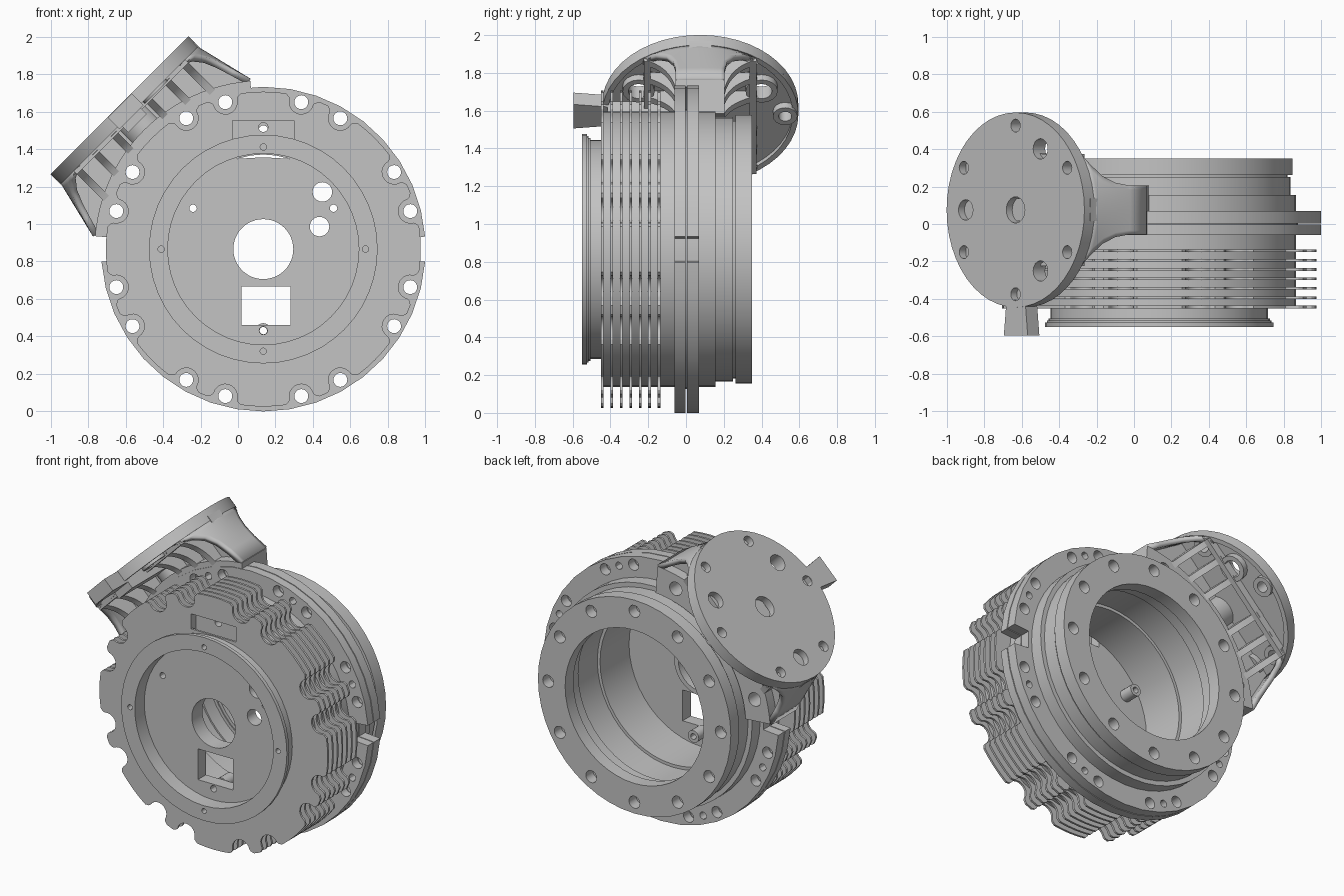
import bpy, bmesh
from math import sin, cos, pi, sqrt, radians
from mathutils import Matrix, Vector

if "Cube" in bpy.data.objects:
    bpy.data.objects.remove(bpy.data.objects["Cube"])

metal = bpy.data.materials.new("grey metal")
metal.use_nodes = True
GREY = (0.55, 0.55, 0.55, 1)
metal.diffuse_color = GREY
metal.node_tree.nodes["Principled BSDF"].inputs["Base Color"].default_value = GREY

CENTRE = Vector((0.135, 0, 0.866))
MID_Y = 0.075                                  # middle of the mount along y
X, Y, Z = Vector((1, 0, 0)), Vector((0, 1, 0)), Vector((0, 0, 1))
T, N = (X + Z).normalized(), (Z - X).normalized()   # along and out of the mount


def frame(a, b, origin):
    c = a.cross(b)
    return Matrix.Translation(origin) @ Matrix((a, b, c)).transposed().to_4x4()


DRUM = frame(X, Z, CENTRE)                     # local z is -y
WEB = frame(T, N, CENTRE + Y * MID_Y)          # local z is -y
DISC = frame(T, Y, CENTRE + Y * MID_Y)         # local z is outward


def finish(name, mesh):
    bm = bmesh.new()
    bm.from_mesh(mesh)
    bmesh.ops.remove_doubles(bm, verts=bm.verts, dist=1e-5)
    bmesh.ops.recalc_face_normals(bm, faces=bm.faces)
    bm.to_mesh(mesh)
    bm.free()
    mesh.materials.clear()
    mesh.materials.append(metal)
    ob = bpy.data.objects.new(name, mesh)
    bpy.context.collection.objects.link(ob)
    return ob


def plate(name, loops, z0, z1, matrix):
    """Extrude closed 2D loops (first is the outline, the rest are holes)."""
    cu = bpy.data.curves.new(name + "_curve", 'CURVE')
    cu.dimensions, cu.fill_mode = '2D', 'BOTH'
    cu.extrude = abs(z1 - z0) / 2
    for loop in loops:
        sp = cu.splines.new('POLY')
        sp.points.add(len(loop) - 1)
        for p, (x, y) in zip(sp.points, loop):
            p.co = (x, y, 0, 1)
        sp.use_cyclic_u = True
    tmp = bpy.data.objects.new(name + "_tmp", cu)
    bpy.context.collection.objects.link(tmp)
    dg = bpy.context.evaluated_depsgraph_get()
    mesh = bpy.data.meshes.new_from_object(tmp.evaluated_get(dg))
    bpy.data.objects.remove(tmp)
    mesh.transform(matrix @ Matrix.Translation((0, 0, (z0 + z1) / 2)))
    return finish(name, mesh)


def drum_plate(name, loops, y0, y1):
    return plate(name, loops, -y1, -y0, DRUM)


def circle(r, x=0, y=0, n=48):
    return [(x + r * cos(2 * pi * i / n), y + r * sin(2 * pi * i / n)) for i in range(n)]


def arc(r, a0, a1, n=24):
    return [(r * cos(a0 + (a1 - a0) * i / n), r * sin(a0 + (a1 - a0) * i / n)) for i in range(n + 1)]


def hole_ring(count, dist, r, phase=0):
    return [circle(r, dist * cos(phase + 2 * pi * i / count),
                   dist * sin(phase + 2 * pi * i / count), 16) for i in range(count)]


def rect(x0, x1, y0, y1):
    return [(x0, y0), (x1, y0), (x1, y1), (x0, y1)]


BOLT_R = 0.81
bolt_angles = [radians(q * 90 + d) for q in range(4) for d in (14.5, 30.5, 59.5, 75.5)]


def at(a, u, v):
    return (u * cos(a) - v * sin(a), u * sin(a) + v * cos(a))


def fin_outline(R):
    """Disc outline with a rounded scallop at every bolt."""
    pts, half = [], 0.092 / R
    for i, a in enumerate(bolt_angles):
        pts.append(at(a - half, R, 0))
        pts.append(at(a, R - 0.018, -0.07))
        pts += [at(a, BOLT_R + 0.064 * cos(b), 0.064 * sin(b))
                for b in [pi * (1.5 - j / 10) for j in range(11)]]
        pts.append(at(a, R - 0.018, 0.07))
        nxt = bolt_angles[(i + 1) % 16] + (2 * pi if i == 15 else 0)
        pts += arc(R, a + half, nxt - half, 4)
    return pts


def flange_outline(R):
    """Rim with a slot on the left and right sides."""
    g, pts = 0.077, []
    for s in (0, pi):
        pts += arc(R, s + g, s + pi - g, 18) + arc(0.755, s + pi - g, s + pi + g, 4)
    return pts


# Front plate, floor and drum walls; the pocket opens into the cavity behind
top_hole = circle(0.025, 0, 0.65, 16)
floor_holes = [circle(0.16), rect(-0.115, 0.145, -0.405, -0.2),
               circle(0.052, 0.315, 0.305, 24), circle(0.052, 0.3, 0.12, 24),
               circle(0.02, 0.375, 0.218, 12), circle(0.02, -0.375, 0.218, 12),
               circle(0.022, 0, -0.435, 12)]
slot = [(-0.14, 0.482), (0, 0.49), (0.14, 0.482), (0.07, 0.499), (0, 0.505), (-0.07, 0.499)]
drum_plate("front_plate", [fin_outline(0.84), rect(-0.165, 0.165, 0.585, 0.685), slot] + floor_holes, -0.45, -0.436)
drum_plate("front_wall", [circle(0.73), rect(-0.165, 0.165, 0.48, 0.685)] + floor_holes, -0.436, -0.40)
drum_plate("floor", [circle(0.73), rect(-0.165, 0.165, 0.48, 0.56), top_hole] + floor_holes, -0.40, -0.365)
for name, y0, y1, ro, ri in (("fin_drum", -0.365, -0.06, 0.73, 0.54), ("flange_core", -0.06, 0.07, 0.74, 0.56),
                             ("rear_drum", 0.07, 0.155, 0.73, 0.56), ("rear_neck", 0.155, 0.25, 0.70, 0.55),
                             ("rear_groove", 0.25, 0.26, 0.685, 0.55)):
    drum_plate(name, [circle(ro), circle(ri), top_hole], y0, y1)
drum_plate("rear_ring", [circle(0.71), circle(0.51)] + hole_ring(12, 0.635, 0.04, pi / 2), 0.262, 0.35)
drum_plate("rear_ring_seat", [circle(0.685), circle(0.53)] + hole_ring(12, 0.635, 0.025, pi / 2), 0.255, 0.275)

# Front collar with tapering lip and four screw holes
screws = hole_ring(4, 0.545, 0.017)
for name, y0, y1, ro in (("collar_lip", -0.55, -0.525, 0.61), ("collar_taper", -0.525, -0.515, 0.60),
                         ("collar_step", -0.515, -0.505, 0.59), ("collar", -0.505, -0.45, 0.58)):
    drum_plate(name, [circle(ro), circle(0.51)] + screws, y0, y1)

# Cooling fins
for i in range(1, 7):
    y = -0.45 + 0.05 * i
    drum_plate(f"cooling_fin_{i}", [fin_outline(0.84), circle(0.70)], y, y + 0.014)

# Bolted flange halves
bolts = [circle(0.037, *at(a, BOLT_R, 0), 20) for a in bolt_angles]
bolts += [circle(0.024, *at(radians(q * 90 + d), BOLT_R, 0), 12) for q in range(4) for d in (22.5, 67.5)]
drum_plate("front_flange", [flange_outline(0.866), circle(0.70)] + bolts, -0.06, -0.002)
drum_plate("rear_flange", [flange_outline(0.866), circle(0.70)] + bolts, 0.004, 0.07)

# Posts and hub on the inside floor
for i, (x, z) in enumerate(((0.375, 0.218), (-0.375, 0.218), (0, -0.435))):
    drum_plate(f"post_{i}", [circle(0.04, x, z, 20), circle(0.02, x, z, 12)], -0.365, -0.27)
drum_plate("hub", [circle(0.19), circle(0.16)], -0.365, -0.34)

# Mount disc with rim, bosses and holes
small = hole_ring(6, 0.45, 0.035, pi / 6)
large = hole_ring(3, 0.376, 0.055, pi / 3)
middle = circle(0.07, 0, 0, 24)
plate("mount_disc", [circle(0.52), middle] + small + large, 1.035, 1.085, DISC)
plate("mount_rim", [circle(0.52), circle(0.49)], 1.01, 1.035, DISC)
for count, dist, r, phase in ((6, 0.45, 0.035, pi / 6), (3, 0.376, 0.055, pi / 3)):
    for i, (outer, inner) in enumerate(zip(hole_ring(count, dist, r + 0.03, phase), hole_ring(count, dist, r, phase))):
        plate(f"disc_boss_{count}_{i}", [outer, inner], 0.995, 1.036, DISC)
plate("centre_boss", [circle(0.11), middle], 0.85, 1.036, DISC)

# Saddle over the drum with bolt clearance, central web
A = radians(40.6)
lo, hi = pi / 2 - A, pi / 2 + A
clearance = [circle(0.045, *at(a - pi / 4, BOLT_R, 0), 20) for a in bolt_angles[4:8]]
plate("saddle", [arc(0.862, lo, hi) + arc(0.90, hi, lo)], -0.13, 0.13, WEB)
plate("saddle_foot", [arc(0.72, lo, hi) + arc(0.87, hi, lo)] + clearance, -0.13, 0.01, WEB)
web = [(-0.52, 1.04), (0.52, 1.04), (0.52, 0.97)] + arc(0.88, lo, hi) + [(-0.52, 0.97)]
plate("web", [web], -0.06, 0.06, WEB)

# Curved gussets from saddle to the long ribs under the disc
for i, t in enumerate((-0.40, -0.27, -0.13, 0.13, 0.27, 0.40)):
    n0, w = sqrt(0.88 ** 2 - t * t), min(0.3, 0.9 * sqrt(0.52 ** 2 - t * t))
    flare = []
    for k in range(9):
        f = k / 8
        a, b, c = (1 - f) ** 2, 2 * f * (1 - f), f * f
        flare.append((a * 0.13 + b * 0.16 + c * w, a * n0 + b * 0.95 + c * 1.0))
    side = flare + [(w, 1.04)]
    shape = side + [(-y, n) for y, n in reversed(side)]
    plate(f"gusset_{i}", [shape], t - 0.02, t + 0.02, frame(Y, N, CENTRE + Y * MID_Y))
for name, y in (("front_long_rib", 0.28), ("rear_long_rib", -0.28)):
    plate(name, [rect(-0.42, 0.42, 0.985, 1.04)], y - 0.018, y + 0.018, WEB)

# Flared end walls running from the saddle ends into the disc rim
for side, s in (("upper", 1), ("lower", -1)):
    bm, rows = bmesh.new(), []
    for f, hw in ((0, 0.13), (0.3, 0.13), (0.55, 0.145), (0.75, 0.18), (0.9, 0.24), (1, 0.32)):
        row = []
        for k in range(-6, 7):
            y = hw * k / 6
            t = (1 - f) * 0.595 + f * sqrt(0.515 ** 2 - y * y)
            row.append(bm.verts.new(CENTRE + T * (s * t) + N * (0.69 + 0.33 * f) + Y * (MID_Y + y)))
        rows.append(row)
    for a, b in zip(rows, rows[1:]):
        for k in range(12):
            bm.faces.new((a[k], a[k + 1], b[k + 1], b[k]))
    mesh = bpy.data.meshes.new(side + "_end_wall")
    bm.to_mesh(mesh)
    bm.free()
    wall = finish(side + "_end_wall", mesh)
    if wall.data.polygons[0].normal.dot(T * s) < 0:
        wall.data.flip_normals()
    sol = wall.modifiers.new("thickness", 'SOLIDIFY')
    sol.thickness, sol.offset = 0.035, -1

# Front tab on the disc edge with its support
tab = [(-0.07, -0.48), (-0.09, -0.67), (0.09, -0.67), (0.07, -0.48)]
plate("tab", [tab], 0.995, 1.083, DISC)
plate("tab_support", [rect(-0.07, 0.07, -0.49, -0.1)], 0.95, 1.04, DISC)

# Smooth rounded surfaces, keep edges sharp
bpy.ops.object.select_all(action='DESELECT')
for ob in bpy.context.collection.objects:
    if ob.type == 'MESH':
        ob.select_set(True)
        bpy.context.view_layer.objects.active = ob
bpy.ops.object.shade_smooth_by_angle(angle=radians(30))
